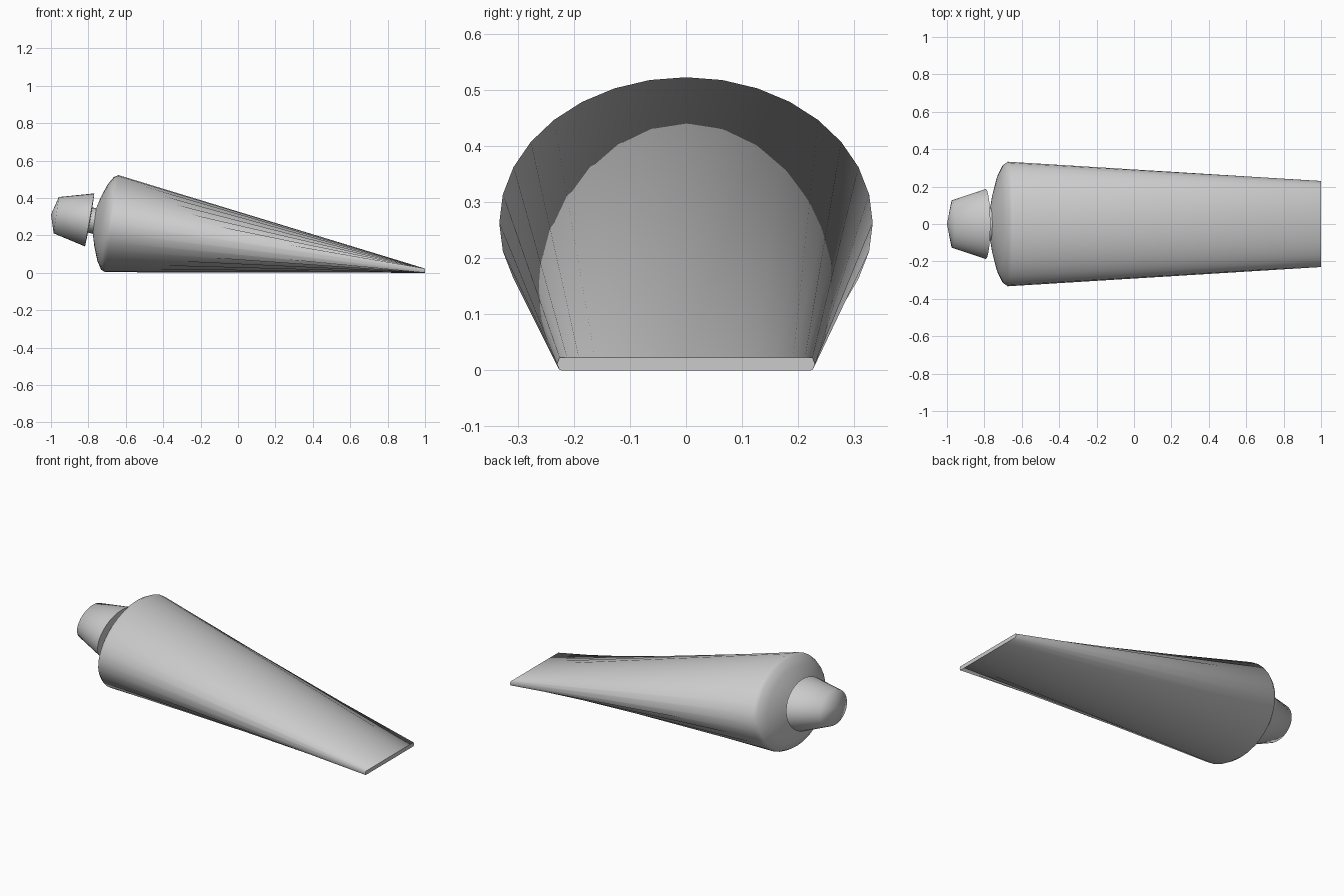
import bpy, bmesh
from math import sin, cos, tau, radians

if "Cube" in bpy.data.objects:
    bpy.data.objects.remove(bpy.data.objects["Cube"])

N = 32


def ring(cx, cz, half_h, half_w, tilt):
    """Oval ring facing along x, its top leaning toward +x by tilt degrees."""
    t = radians(tilt)
    return [(cx + half_h * sin(a) * sin(t), half_w * cos(a), cz + half_h * sin(a) * cos(t))
            for a in (tau * i / N for i in range(N))]


def crimp(x, half_w, thick):
    """Pinched flat end of the tube."""
    pts = []
    for i in range(N):
        a = tau * i / N
        s = max(-1, min(1, sin(a) * 5))
        pts.append((x, half_w * cos(a), thick / 2 * (1 + s)))
    return pts


def loft(name, rings, smooth, apex=None, cap_start=False, cap_end=False):
    bm = bmesh.new()
    loops = [[bm.verts.new(p) for p in r] for r in rings]
    for a, b in zip(loops, loops[1:]):
        for i in range(N):
            j = (i + 1) % N
            bm.faces.new((a[i], a[j], b[j], b[i]))
    if cap_start:
        bm.faces.new(loops[0])
    if cap_end:
        bm.faces.new(loops[-1])
    if apex:
        tip = bm.verts.new(apex)
        for i in range(N):
            bm.faces.new((loops[-1][i], loops[-1][(i + 1) % N], tip))
    bmesh.ops.recalc_face_normals(bm, faces=bm.faces)
    mesh = bpy.data.meshes.new(name)
    bm.to_mesh(mesh)
    bm.free()
    obj = bpy.data.objects.new(name, mesh)
    bpy.context.collection.objects.link(obj)
    bpy.ops.object.select_all(action='DESELECT')
    obj.select_set(True)
    bpy.context.view_layer.objects.active = obj
    bpy.ops.object.shade_smooth_by_angle(angle=radians(smooth))
    return obj


# squeezable tube: crimped end, full rim, rounded shoulder, neck
profile = [(-0.675, 0.263, 0.262, 0.333), (-0.698, 0.264, 0.25, 0.317),
           (-0.725, 0.268, 0.205, 0.262), (-0.750, 0.274, 0.135, 0.17),
           (-0.767, 0.278, 0.07, 0.087), (-0.81, 0.284, 0.066, 0.082)]
loft("tube_body", [crimp(1.0, 0.23, 0.023)] + [ring(*p, 7.7) for p in profile],
     65, cap_start=True)

# tapered screw cap with a shallow pointed end
loft("cap", [ring(-0.79, 0.283, 0.066, 0.082, 10),
             ring(-0.793, 0.283, 0.144, 0.187, 10),
             ring(-0.972, 0.308, 0.098, 0.127, 8)],
     80, apex=(-1.0, 0.311, 0.0)[:1] + (0.0, 0.311))
